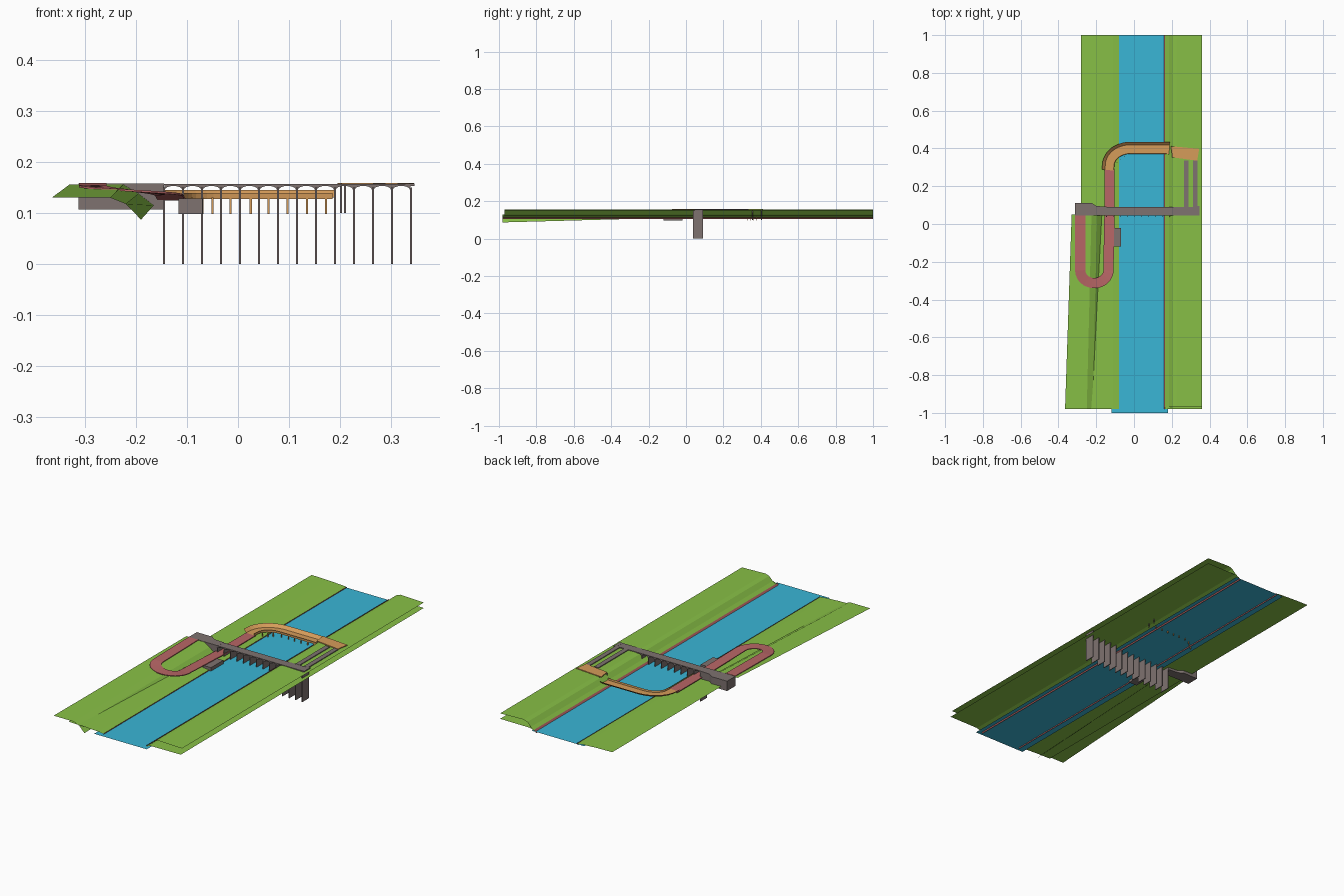
import bpy, bmesh, math
from mathutils import Vector

cube = bpy.data.objects.get("Cube")
if cube:
    bpy.data.objects.remove(cube, do_unlink=True)


def material(name, r, g, b):
    def lin(c):
        c /= 255
        return c / 12.92 if c < 0.04 else ((c + 0.055) / 1.055) ** 2.4
    m = bpy.data.materials.new(name)
    m.use_nodes = True
    col = (lin(r), lin(g), lin(b), 1)
    m.diffuse_color = col
    m.node_tree.nodes["Principled BSDF"].inputs["Base Color"].default_value = col
    return m


grass = material("grass green", 136, 192, 70)
water = material("water blue", 58, 182, 214)
paving = material("red paving", 184, 102, 102)
timber = material("timber orange", 214, 156, 90)
stone = material("grey stone", 126, 114, 112)


def finish(name, bm, mat):
    mesh = bpy.data.meshes.new(name)
    bm.to_mesh(mesh)
    bm.free()
    mesh.materials.append(mat)
    ob = bpy.data.objects.new(name, mesh)
    bpy.context.scene.collection.objects.link(ob)
    return ob


def loft(name, sections, mat, closed=False):
    """Skin a list of equal-length point sections."""
    bm = bmesh.new()
    rows = [[bm.verts.new(p) for p in s] for s in sections]
    n = len(rows[0])
    for a, b in zip(rows, rows[1:]):
        for i in range(n if closed else n - 1):
            j = (i + 1) % n
            bm.faces.new((a[i], a[j], b[j], b[i]))
    if closed:
        bm.faces.new(rows[0])
        bm.faces.new(rows[-1])
        bmesh.ops.recalc_face_normals(bm, faces=bm.faces[:])
    bm.normal_update()
    if not closed:
        for f in bm.faces:
            if f.normal.z < 0:
                f.normal_flip()
    return finish(name, bm, mat)


def sheet(name, front, back, y0, y1, mat):
    """Open ground sheet between two x-z profiles."""
    return loft(name, [[(x, y0, z) for x, z in front], [(x, y1, z) for x, z in back]], mat)


def prism(name, outline, axis, lo, hi, mat):
    """Extrude an outline along y or z."""
    def put(p, h):
        return (p[0], h, p[1]) if axis == "y" else (p[0], p[1], h)
    return loft(name, [[put(p, h) for p in outline] for h in (lo, hi)], mat, True)


def box(name, x0, x1, y0, y1, z0, z1, mat):
    return prism(name, [(x0, y0), (x1, y0), (x1, y1), (x0, y1)], "z", z0, z1, mat)


def sweep(name, path, section, mat, closed=False):
    """Carry a (sideways, up) section along a path; sideways is to the left."""
    pts = [Vector(p) for p in path]
    rows = []
    for i, p in enumerate(pts):
        d = pts[min(i + 1, len(pts) - 1)] - pts[max(i - 1, 0)]
        side = Vector((-d.y, d.x, 0)).normalized()
        rows.append([p + side * s + Vector((0, 0, u)) for s, u in section])
    return loft(name, rows, mat, closed)


# River and its paved edges
sheet("river", [(-0.12, 0.11), (0.18, 0.11)], [(-0.12, 0.11), (0.18, 0.11)], -1, 1, water)
for name, edge in (("left_river_edge", [(-0.081, 0.104), (-0.079, 0.115)]),
                   ("right_river_edge", [(0.154, 0.104), (0.165, 0.119)])):
    sheet(name, edge, edge, -0.98, 1, paving)

# Grass banks
low_left = [(-0.28, 0.122), (-0.19, 0.12), (-0.11, 0.116), (-0.08, 0.113)]
sheet("left_bank", low_left, low_left, -0.98, 1, grass)
sheet("left_raised_bank",
      [(-0.365, 0.13), (-0.25, 0.13), (-0.22, 0.118), (-0.19, 0.087)],
      [(-0.33, 0.156), (-0.225, 0.156), (-0.195, 0.138), (-0.165, 0.115)], -0.98, 0.05, grass)
low_right = [(0.163, 0.113), (0.19, 0.122), (0.36, 0.123)]
sheet("right_lower_bank", low_right, low_right, -0.98, 1, grass)
high_right = [(0.165, 0.115), (0.185, 0.128), (0.205, 0.148), (0.225, 0.155), (0.36, 0.151)]
sheet("right_upper_bank", high_right, high_right, -0.97, 1, grass)

# Bridge: piers with arched spandrels under a thin deck
first, pitch, count = -0.145, 0.0372, 14
last = first + pitch * (count - 1)
outline = [(last, 0.157), (first, 0.157)]
for k in range(count):
    x = first + pitch * k
    box(f"pier_{k + 1}", x - 0.002, x + 0.002, 0.037, 0.09, 0, 0.15, stone)
    if k < count - 1:
        for i in range(9):
            a = math.pi * (1 - i / 8)
            outline.append((x + pitch / 2 + 0.0165 * math.cos(a), 0.146 + 0.007 * math.sin(a)))
prism("arched_deck", outline, "y", 0.045, 0.09, stone)
box("deck_end", last - 0.01, 0.346, 0.045, 0.095, 0.153, 0.1575, stone)
prism("abutment", [(-0.313, 0.045), (-0.145, 0.045), (-0.145, 0.092), (-0.2, 0.095),
                   (-0.225, 0.112), (-0.313, 0.112)], "z", 0.107, 0.1575, stone)
box("river_landing", -0.117, -0.07, -0.12, -0.02, 0.098, 0.128, stone)

# Walkways leading to the right platform
for name, x in (("inner_walkway", 0.265), ("outer_walkway", 0.313)):
    box(name, x, x + 0.024, 0.09, 0.335, 0.154, 0.158, stone)
prism("platform", [(0.203, 0.353), (0.335, 0.335), (0.345, 0.398), (0.195, 0.412)],
      "z", 0.155, 0.159, timber)
for name, x, y in (("platform_post_front", 0.202, 0.355), ("platform_post_back", 0.21, 0.404)):
    box(name, x - 0.002, x + 0.002, y - 0.002, y + 0.002, 0.1, 0.156, stone)

# Looping paved path
path = [(-0.285, 0.045, 0.159), (-0.285, -0.1, 0.157)]
for i in range(17):
    a = math.pi * (1 + i / 16)
    path.append((-0.21 + 0.075 * math.cos(a), -0.245 + 0.068 * math.sin(a), 0.155 - 0.018 * i / 16))
path += [(-0.133, -0.1, 0.133), (-0.13, 0.05, 0.129), (-0.13, 0.295, 0.129)]
sweep("looping_path", path, [(-0.027, 0), (0.027, 0), (0.027, -0.004), (-0.027, -0.004)], paving, True)

# Curved timber ramp with flared outer wall and low inner wall
ramp = [(-0.132, 0.285, 0.13), (-0.13, 0.31, 0.13)]
for i in range(1, 11):
    a = math.pi * (1 - i / 20)
    ramp.append((-0.02 + 0.11 * math.cos(a), 0.31 + 0.087 * math.sin(a), 0.13))
ramp.append((0.155, 0.397, 0.13))
ramp.append((0.187, 0.395, 0.13))
sweep("curved_ramp", ramp, [(-0.026, 0.009), (-0.025, -0.003), (-0.024, 0), (0.022, 0), (0.038, 0.015)], timber)
for k, x in enumerate((-0.09, -0.07, -0.05, -0.015, 0.025, 0.06, 0.097, 0.135, 0.172)):
    y = 0.375 - max(0, -0.03 - x) * 0.8
    box(f"ramp_post_{k + 1}", x - 0.002, x + 0.002, y - 0.002, y + 0.002, 0.098, 0.13, timber)
